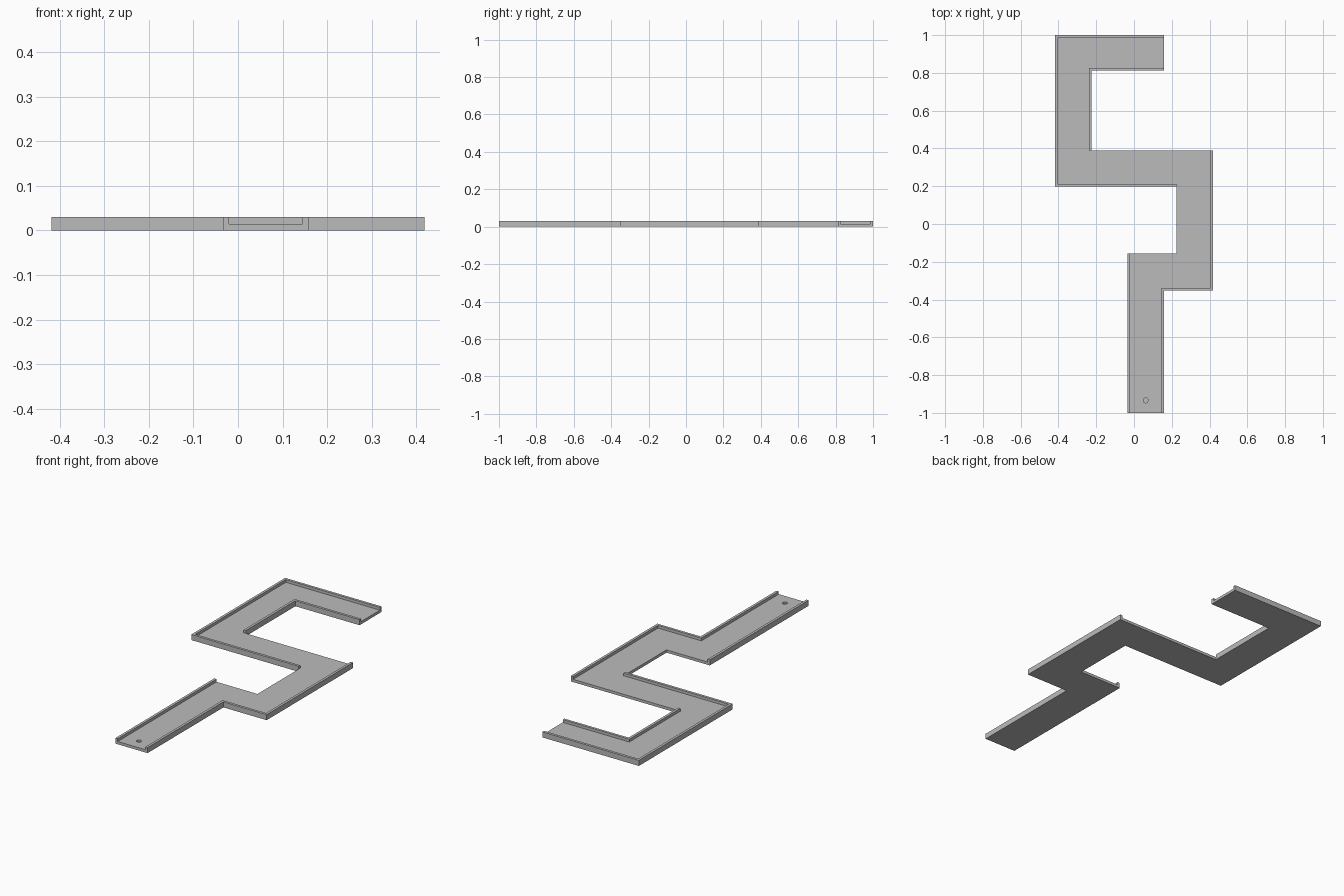
import bpy
import bmesh
from mathutils import Vector

if "Cube" in bpy.data.objects:
    bpy.data.objects.remove(bpy.data.objects["Cube"], do_unlink=True)

FLOOR = 0.015   # floor thickness
TOP = 0.03      # wall top
WALL = 0.014    # wall thickness

grey = bpy.data.materials.new("plain grey")
grey.use_nodes = True
grey.diffuse_color = (0.5, 0.5, 0.5, 1)
grey.node_tree.nodes["Principled BSDF"].inputs["Base Color"].default_value = (0.5, 0.5, 0.5, 1)


def prism(name, outline, z0, z1):
    """Extrude a closed plan outline from z0 to z1."""
    bm = bmesh.new()
    base = bm.faces.new([bm.verts.new((x, y, z0)) for x, y in outline])
    ext = bmesh.ops.extrude_face_region(bm, geom=[base], use_keep_orig=True)
    verts = [g for g in ext["geom"] if isinstance(g, bmesh.types.BMVert)]
    bmesh.ops.translate(bm, verts=verts, vec=(0, 0, z1 - z0))
    bmesh.ops.recalc_face_normals(bm, faces=bm.faces)
    mesh = bpy.data.meshes.new(name)
    bm.to_mesh(mesh)
    bm.free()
    mesh.materials.append(grey)
    obj = bpy.data.objects.new(name, mesh)
    bpy.context.collection.objects.link(obj)
    return obj


def strip(path, width):
    """Widen a right-angled path to its left, with mitred corners."""
    pts = [Vector(p) for p in path]
    normals = []
    for a, b in zip(pts, pts[1:]):
        d = (b - a).normalized()
        normals.append(Vector((-d.y, d.x)))
    inner = []
    for i, p in enumerate(pts):
        inner.append(p + width * sum(normals[max(i - 1, 0):i + 1], Vector((0, 0))))
    return pts + inner[::-1]


# Outer edges that carry a wall, each running with the channel on its left
walls = {
    "front_outer_wall": [(0.159, -1), (0.159, -0.352), (0.418, -0.352), (0.418, 0.388)],
    "back_inner_wall": [(-0.225, 0.388), (-0.225, 0.812), (0.159, 0.812)],
    "back_outer_wall": [(0.159, 1), (-0.418, 1), (-0.418, 0.198), (0.225, 0.198)],
    "front_inner_wall": [(-0.034, -0.155), (-0.034, -1)],
}
for name, path in walls.items():
    prism(name, strip(path, WALL), FLOOR, TOP)

# Floor: the wall paths joined end to end, plus one unwalled inner corner
outline = []
for name, path in walls.items():
    if name == "front_inner_wall":
        outline.append((0.225, -0.155))
    outline += path
floor = prism("channel_floor", outline, 0, FLOOR)

# Small blind hole near the front end
bpy.ops.mesh.primitive_cylinder_add(vertices=16, radius=0.013, depth=0.02,
                                    location=(0.062, -0.934, FLOOR))
cutter = bpy.context.object
cutter.name = "hole_cutter"
cutter.hide_render = True
cutter.data.materials.append(grey)
cut = floor.modifiers.new("hole", "BOOLEAN")
cut.operation = "DIFFERENCE"
cut.solver = "EXACT"
cut.object = cutter
bpy.context.view_layer.objects.active = floor
bpy.ops.object.modifier_apply(modifier=cut.name)
bpy.data.objects.remove(cutter, do_unlink=True)
